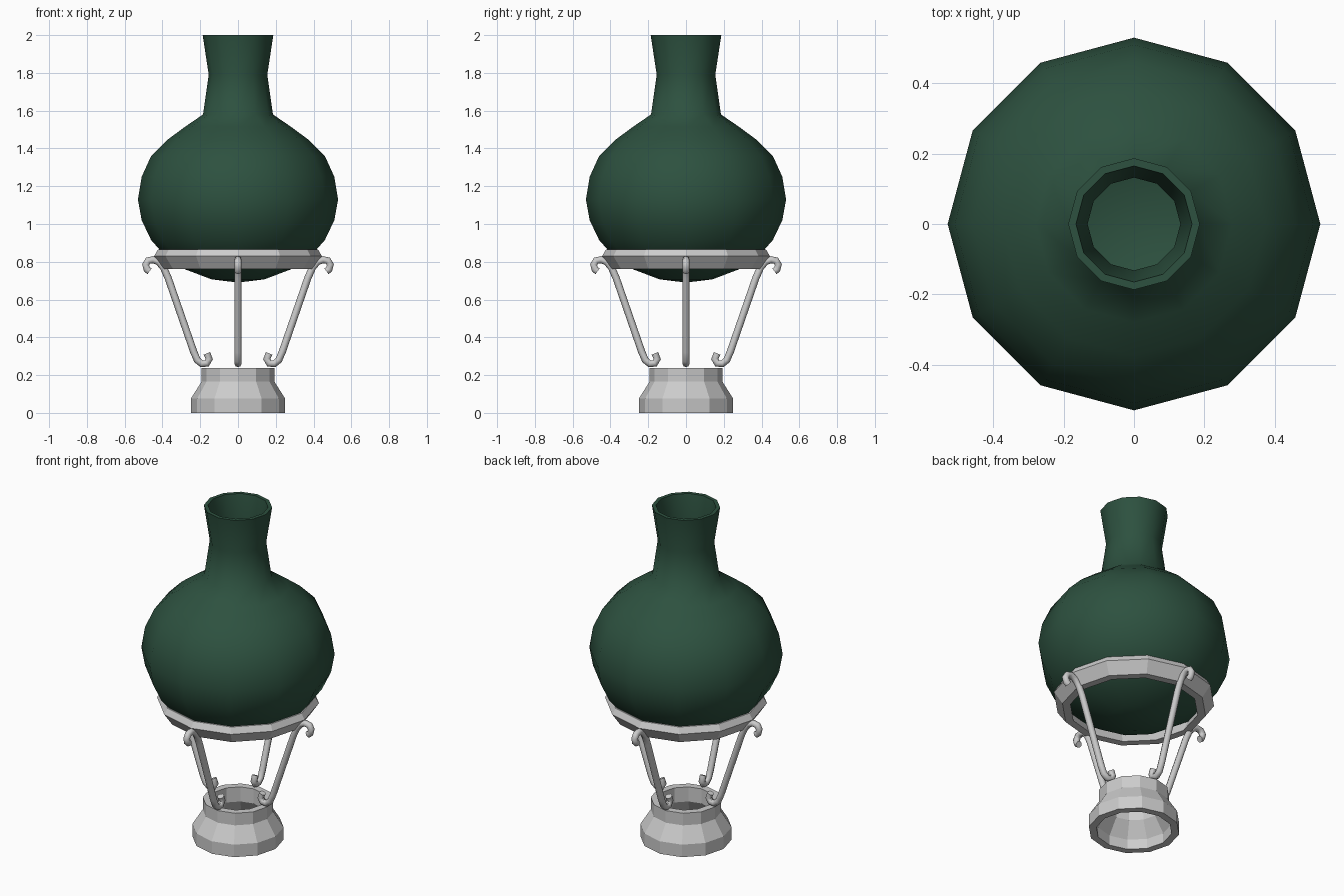
import bpy
import bmesh
from math import sin, cos, pi, radians

if "Cube" in bpy.data.objects:
    bpy.data.objects.remove(bpy.data.objects["Cube"])

SIDES = 12


def lathe(name, profile, closed=True):
    """Spin an (r, z) profile round the z axis; r = 0 gives a single pole."""
    bm = bmesh.new()
    rings = []
    for r, z in profile:
        if r == 0:
            rings.append([bm.verts.new((0, 0, z))] * SIDES)
        else:
            rings.append([bm.verts.new((r * cos(2 * pi * i / SIDES),
                                        r * sin(2 * pi * i / SIDES), z))
                          for i in range(SIDES)])
    pairs = list(zip(rings, rings[1:]))
    if closed:
        pairs.append((rings[-1], rings[0]))
    for a, b in pairs:
        for i in range(SIDES):
            j = (i + 1) % SIDES
            corners = list(dict.fromkeys((a[i], a[j], b[j], b[i])))
            bm.faces.new(corners)
    bmesh.ops.recalc_face_normals(bm, faces=bm.faces)
    mesh = bpy.data.meshes.new(name)
    bm.to_mesh(mesh)
    bm.free()
    ob = bpy.data.objects.new(name, mesh)
    bpy.context.collection.objects.link(ob)
    return ob


def select_only(ob):
    bpy.ops.object.select_all(action='DESELECT')
    ob.select_set(True)
    bpy.context.view_layer.objects.active = ob


# Glass vessel: outer wall up from the bottom pole, inner wall back down
outer = [(0, 0.69), (0.14, 0.707), (0.28, 0.76), (0.385, 0.83), (0.46, 0.915),
         (0.51, 1.02), (0.53, 1.13), (0.51, 1.25), (0.46, 1.36), (0.375, 1.445),
         (0.28, 1.515), (0.185, 1.58), (0.155, 1.79), (0.187, 2.0)]
inner = [(0.165, 2.0), (0.132, 1.79), (0.162, 1.57), (0.265, 1.495),
         (0.36, 1.425), (0.44, 1.345), (0.487, 1.245), (0.506, 1.13),
         (0.487, 1.03), (0.44, 0.93), (0.37, 0.85), (0.27, 0.783),
         (0.135, 0.731), (0, 0.714)]
vessel = lathe("glass_vessel", outer + inner, closed=False)
green = bpy.data.materials.new("green_glass")
green.diffuse_color = (0.026, 0.082, 0.05, 1)
green.use_nodes = True
green.node_tree.nodes["Principled BSDF"].inputs["Base Color"].default_value = green.diffuse_color
vessel.data.materials.append(green)
select_only(vessel)
bpy.ops.object.shade_smooth_by_angle(angle=radians(65))

# Metal ring that carries the vessel
lathe("support_ring", [(0.397, 0.762), (0.444, 0.83), (0.424, 0.865),
                       (0.385, 0.865), (0.385, 0.83), (0.352, 0.762)])

# Hollow stepped base
lathe("base", [(0.25, 0), (0.25, 0.075), (0.193, 0.165), (0.193, 0.238),
               (0.15, 0.238), (0.15, 0.15), (0.208, 0.06), (0.208, 0)])

# Four scrolled legs, as tubes along an (r, z) path
path = [(0.165, 0.315), (0.152, 0.285), (0.165, 0.262), (0.192, 0.26),
        (0.216, 0.28), (0.235, 0.325), (0.37, 0.715), (0.395, 0.77),
        (0.42, 0.8), (0.45, 0.811), (0.476, 0.806), (0.489, 0.785),
        (0.482, 0.76), (0.468, 0.75)]
for k, side in enumerate(("right", "back", "left", "front")):
    a = k * pi / 2
    curve = bpy.data.curves.new(side + "_leg", 'CURVE')
    curve.dimensions = '3D'
    curve.bevel_depth = 0.019
    curve.bevel_resolution = 2
    curve.use_fill_caps = True
    spline = curve.splines.new('POLY')
    spline.points.add(len(path) - 1)
    for p, (r, z) in zip(spline.points, path):
        p.co = (r * cos(a), r * sin(a), z, 1)
    leg = bpy.data.objects.new(side + "_leg", curve)
    bpy.context.collection.objects.link(leg)
    select_only(leg)
    bpy.ops.object.convert(target='MESH')
    bpy.ops.object.shade_smooth_by_angle(angle=radians(50))
